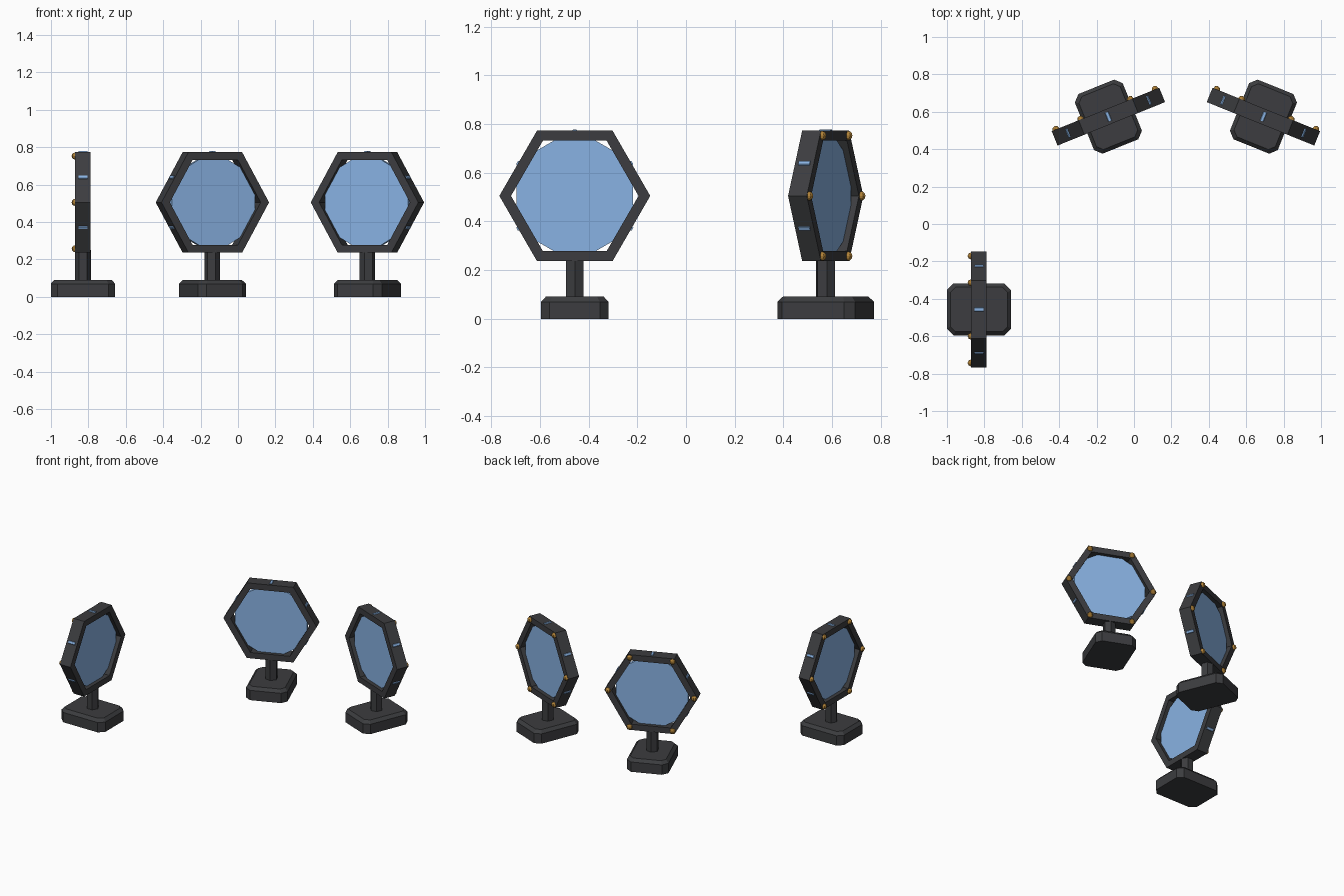
import bpy, bmesh
from math import sin, cos, pi, radians
from mathutils import Matrix, Vector

if "Cube" in bpy.data.objects:
    bpy.data.objects.remove(bpy.data.objects["Cube"])


def material(name, rgb):
    m = bpy.data.materials.new(name)
    m.diffuse_color = (*rgb, 1)
    m.use_nodes = True
    m.node_tree.nodes["Principled BSDF"].inputs["Base Color"].default_value = m.diffuse_color
    return m


DARK = material("dark_metal", (0.045, 0.046, 0.05))
BLUE = material("blue_glass", (0.25, 0.45, 0.77))
GOLD = material("brass", (0.45, 0.23, 0.04))

CZ = 0.505             # height of the panel centre
R_OUT, R_IN = 0.31, 0.262
DEPTH = 0.083


def finish(name, bm, mat, place):
    bmesh.ops.recalc_face_normals(bm, faces=bm.faces)
    me = bpy.data.meshes.new(name)
    bm.to_mesh(me)
    bm.free()
    me.materials.append(mat)
    ob = bpy.data.objects.new(name, me)
    ob.matrix_world = place
    bpy.context.collection.objects.link(ob)


def loft(name, rings, mat, place, closed=False):
    """Skin a list of point rings; cap the ends, or join last to first."""
    bm = bmesh.new()
    vs = [[bm.verts.new(p) for p in ring] for ring in rings]
    n = len(vs[0])
    pairs = list(zip(vs, vs[1:])) + ([(vs[-1], vs[0])] if closed else [])
    for a, b in pairs:
        for i in range(n):
            j = (i + 1) % n
            bm.faces.new((a[i], a[j], b[j], b[i]))
    if not closed:
        bm.faces.new(vs[0])
        bm.faces.new(vs[-1])
    finish(name, bm, mat, place)


def upright(n, r, y, start=0.0):
    """Polygon ring standing in the XZ plane around the panel centre."""
    return [(r * cos(start + 2 * pi * i / n), y, CZ + r * sin(start + 2 * pi * i / n))
            for i in range(n)]


def octagon(hx, hy, c, z):
    """Rectangle with cut corners, lying flat."""
    return [(hx, hy - c, z), (hx - c, hy, z), (c - hx, hy, z), (-hx, hy - c, z),
            (-hx, c - hy, z), (c - hx, -hy, z), (hx - c, -hy, z), (hx, c - hy, z)]


def panel_stand(tag, x, y, angle):
    place = Matrix.Translation((x, y, 0)) @ Matrix.Rotation(radians(angle), 4, 'Z')
    h = DEPTH / 2

    # base with cut corners and bevelled top edge
    loft(f"{tag}_base", [octagon(0.138, 0.172, 0.035, 0),
                         octagon(0.138, 0.172, 0.035, 0.07),
                         octagon(0.119, 0.153, 0.028, 0.091)], DARK, place)

    # six-sided post, corners pointing front and back
    loft(f"{tag}_post", [[(0.042 * sin(i * pi / 3), 0.042 * cos(i * pi / 3), z)
                          for i in range(6)] for z in (0.08, 0.25)], DARK, place)

    # hexagonal frame
    loft(f"{tag}_frame", [upright(6, R_OUT, -h), upright(6, R_OUT, h),
                          upright(6, R_IN, h), upright(6, R_IN, -h)],
         DARK, place, closed=True)

    # twelve-sided glass disc
    loft(f"{tag}_glass", [upright(12, 0.248, -0.015, pi / 12),
                          upright(12, 0.248, 0.015, pi / 12)], BLUE, place)

    # brass studs on the back corners of the frame
    bm = bmesh.new()
    for p in upright(6, (R_OUT + R_IN) / 2, h):
        bmesh.ops.create_uvsphere(bm, u_segments=8, v_segments=6, radius=0.019,
                                  matrix=Matrix.Translation(p))
    finish(f"{tag}_studs", bm, GOLD, place)

    # small light bars on the frame's outer sides (the post covers the bottom one)
    bm = bmesh.new()
    for k in (0, 1, 2, 3, 5):
        a = pi / 6 + k * pi / 3
        if k == 4:
            continue
        r = R_OUT * cos(pi / 6) - 0.007
        m = (Matrix.Translation((r * cos(a), 0, CZ + r * sin(a)))
             @ Matrix.Rotation(-a, 4, 'Y') @ Matrix.Rotation(pi / 2, 4, 'X')
             )
        bmesh.ops.create_cone(bm, cap_ends=True, segments=6, radius1=0.014, radius2=0.014,
                              depth=0.05, matrix=m @ Matrix.Rotation(pi / 2 - pi / 2, 4, 'Z'))
    finish(f"{tag}_light_bars", bm, BLUE, place)


panel_stand("left", -0.829, -0.457, 90)
panel_stand("middle", -0.137, 0.574, 22)
panel_stand("right", 0.692, 0.574, -22)
